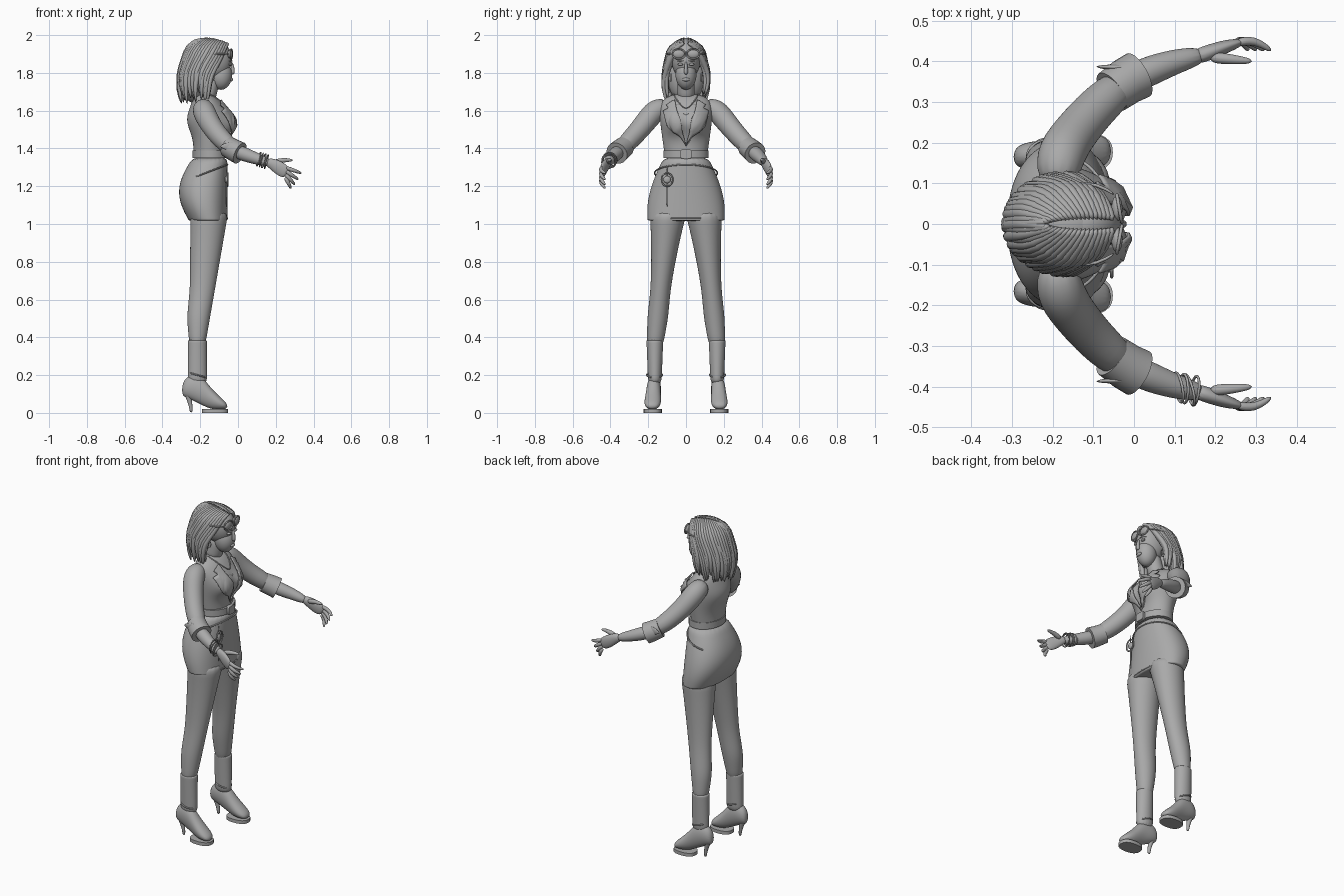
import bpy, bmesh, math, random
from mathutils import Vector

rnd = random.Random(4)
cube = bpy.data.objects.get("Cube")
if cube:
    bpy.data.objects.remove(cube)

GREY = (.4, .4, .4, 1)
material = bpy.data.materials.new("plain grey")
material.use_nodes = True
material.diffuse_color = GREY
material.node_tree.nodes["Principled BSDF"].inputs["Base Color"].default_value = GREY


def finish(name, bm, level=0):
    bmesh.ops.recalc_face_normals(bm, faces=bm.faces)
    for face in bm.faces:
        face.smooth = True
    if not level:
        for edge in bm.edges:
            edge.smooth = edge.calc_face_angle(0) < .7
    mesh = bpy.data.meshes.new(name)
    bm.to_mesh(mesh)
    bm.free()
    mesh.materials.append(material)
    obj = bpy.data.objects.new(name, mesh)
    bpy.context.scene.collection.objects.link(obj)
    if level:
        modifier = obj.modifiers.new("smooth", "SUBSURF")
        modifier.levels = modifier.render_levels = level
    return obj


def span(start, end, count):
    return [start + (end - start) * i / (count - 1) for i in range(count)]


def swell(value, centre, width):
    return math.exp(-((value - centre) / width) ** 2)


def loft(name, rings, level=2, sides=16, power=1, closed=False):
    """Skin a list of (centre, u axis, v axis) rings."""
    bm = bmesh.new()
    bend = lambda value: math.copysign(abs(value) ** power, value)
    angles = [math.tau * i / sides for i in range(sides)]
    loops = [[bm.verts.new(centre + u * bend(math.cos(a)) + v * bend(math.sin(a))) for a in angles]
             for centre, u, v in rings]
    following = loops[1:] + (loops[:1] if closed else [])
    for lower, upper in zip(loops, following):
        for i in range(sides):
            j = (i + 1) % sides
            bm.faces.new((lower[i], lower[j], upper[j], upper[i]))
    if not closed:
        bm.faces.new(loops[0])
        bm.faces.new(loops[-1])
    return finish(name, bm, level)


def level_ring(z, back, front, half_width, y=0):
    """Horizontal cross-section between a back and a front."""
    centre = Vector(((back + front) / 2, y, z))
    return centre, Vector(((front - back) / 2, 0, 0)), Vector((0, half_width, 0))


def upright_ring(x, bottom, top, half_width, y=0):
    """Upright cross-section between a bottom and a top."""
    centre = Vector((x, y, (bottom + top) / 2))
    return centre, Vector((0, 0, (top - bottom) / 2)), Vector((0, half_width, 0))


def tube(name, points, radii, level=2, sides=12, closed=False, side=1):
    """Tube along a path; a radius may be a (vertical, sideways) pair."""
    points = [Vector((x, y * side, z)) for x, y, z in points]
    count, axis, rings = len(points), Vector((0, 0, 1)), []
    for i, point in enumerate(points):
        if closed:
            tangent = (points[(i + 1) % count] - points[i - 1]).normalized()
        else:
            tangent = (points[min(i + 1, count - 1)] - points[max(i - 1, 0)]).normalized()
        across = axis - tangent * axis.dot(tangent)
        axis = (across if across.length > .1 else tangent.orthogonal()).normalized()
        radius = radii[i] if isinstance(radii, tuple) else radii
        tall, wide = radius if isinstance(radius, tuple) else (radius, radius)
        rings.append((point, axis * tall, tangent.cross(axis) * wide))
    return loft(name, rings, level, sides, closed=closed)


def cord(name, points, radius, side=1):
    return tube(name, points, radius, level=1, sides=6, side=side)


def loop(name, centre, u, v, radius=.005):
    angles = [math.tau * i / 24 for i in range(24)]
    points = [Vector(centre) + Vector(u) * math.cos(a) + Vector(v) * math.sin(a) for a in angles]
    return tube(name, points, radius, level=1, sides=6, closed=True)


def blob(name, centre, size):
    bm = bmesh.new()
    bmesh.ops.create_uvsphere(bm, u_segments=20, v_segments=12, radius=1)
    bmesh.ops.scale(bm, vec=Vector(size), verts=bm.verts)
    bmesh.ops.translate(bm, vec=Vector(centre), verts=bm.verts)
    return finish(name, bm, level=1)


# Jacket body rounding off into the shoulders, with the bust pushed forward
def jacket_ring(z):
    rise = (z - 1.34) / .36
    rounding = math.sqrt(1 - rise ** 8)
    middle = -.15 - .03 * rise ** 4
    depth = rounding * (.085 + .033 * swell(z, 1.55, .08))
    return level_ring(z, middle - depth, middle + depth, rounding * (.11 + .05 * rise))


jacket = loft("jacket_body", [jacket_ring(z) for z in span(1.34, 1.69, 14)], sides=32)
for vertex in jacket.data.vertices:
    x, y, z = vertex.co
    if x > -.15:
        vertex.co.x += .04 * swell(abs(y), .06, .045) * swell(z, 1.53, .05)


# Skirt curving over the hips, hem and belts
def skirt_ring(z):
    drop = (1.36 - z) / .34
    back = -.235 - .08 * math.sin(drop * 2.8)
    return level_ring(z, back, -.055, .115 + .093 * math.sin(drop * 1.8))


loft("skirt", [skirt_ring(z) for z in [1.016] + span(1.02, 1.36, 8)], sides=24, power=.9)
loop("skirt_hem", (-.155, 0, 1.03), (.1, 0, 0), (0, .2, 0))
loft("waist_belt", [level_ring(z, -.24, -.05, .12) for z in (1.35, 1.39)], level=0, sides=40)
loft("belt_buckle", [upright_ring(x, 1.345, 1.395, .03) for x in (-.06, -.04)], level=0, power=.4)
loop("hip_chain", (-.172, 0, 1.27), (.118, 0, .045), (0, .168, 0))
loop("charm_ring", (-.055, -.1, 1.235), (0, .03, 0), (0, 0, .035))
blob("charm_disc", (-.06, -.1, 1.235), (.01, .02, .02))
cord("charm_chain", [(-.06, -.1, z) for z in (1.08, 1.2, 1.31)], .004)

# Neck, head and face
tube("neck", [(-.17, 0, 1.66), (-.15, 0, 1.72), (-.13, 0, 1.8)], (.055, .045, .048))
blob("cranium", (-.13, 0, 1.87), (.1, .078, .11))
blob("jaw", (-.09, 0, 1.79), (.06, .057, .08))
tube("nose", [(-.035, 0, 1.86), (-.026, 0, 1.82), (-.03, 0, 1.79)], (.007, .01, .012))
blob("lips", (-.036, 0, 1.765), (.01, .02, .01))

# Hair volume and parting strands
blob("hair_crown", (-.16, 0, 1.885), (.11, .09, .1))
blob("hair_back", (-.235, 0, 1.79), (.075, .105, .15))


def hair_strand(side, turn, scale):
    """Strand from the parting, swept backwards as it falls."""
    front = math.radians(35 + 145 * turn)
    low = math.radians(80 + 100 * turn)
    sway = rnd.uniform(-.1, .1)
    crown = 1.945 + .045 * math.sin(math.pi * (.1 + .6 * turn))
    points = [(-.05 - .16 * turn, side * .006, crown)]
    for fall in span(0, 1, 5):
        angle = front + (low - front) * min(1, fall * 2) + sway * fall
        reach = scale * (.11 + .08 * math.sin(fall * 2.4) * fall ** .5 - .04 * fall)
        points.append((-.16 - .015 * fall + reach * math.cos(angle),
                       side * reach * .82 * math.sin(angle),
                       1.94 - (.28 + sway * .3) * fall))
    tube("hair_strand", points, (.009, .015, .018, .017, .014, .004), level=1, sides=7)


for side in (1, -1):
    for turn in span(0, 1, 18):
        hair_strand(side, turn, 1)
        hair_strand(side, turn, .9)


# Limbs and paired details
def leg_ring(z, side):
    calf = swell(z, .5, .1)
    return level_ring(z, -.255 - .017 * calf, -.235 + .175 * z,
                      .04 + .05 * z ** 3 + .01 * calf, side * (.2 - .1 * z))


def lapel_point(side, y, z):
    return (-.02 - y / 2, side * y, z)


for side, label in ((1, "left_"), (-1, "right_")):
    # Eyes, eyewear and earrings
    blob(label + "eye", (-.04, side * .03, 1.845), (.01, .015, .007))
    cord(label + "brow", [(-.03, .01, 1.86), (-.034, .03, 1.867), (-.05, .05, 1.86)], .004, side)
    blob(label + "lens", (-.042, side * .038, 1.9), (.014, .032, .024))
    loop(label + "lens_rim", (-.036, side * .038, 1.9), (-.006, side * .034, 0), (0, 0, .026))
    cord(label + "eyewear_arm", [(-.045, .07, 1.9), (-.09, .1, 1.9), (-.15, .1, 1.9)], .005, side)
    loop(label + "earring", (-.14, side * .08, 1.775), (.013, 0, 0), (0, 0, .02), .003)

    # Lapel laid over the jacket
    bm = bmesh.new()
    outline = ((0, 1.41), (.06, 1.5), (.125, 1.6), (.095, 1.615), (.115, 1.64), (.07, 1.69), (.035, 1.55))
    bm.faces.new([bm.verts.new(lapel_point(side, y, z)) for y, z in outline])
    bmesh.ops.triangulate(bm, faces=bm.faces)
    bmesh.ops.subdivide_edges(bm, edges=bm.edges, cuts=4, use_grid_fill=True)
    lapel = finish(label + "lapel", bm)
    wrap = lapel.modifiers.new("wrap", "SHRINKWRAP")
    wrap.target, wrap.offset, wrap.wrap_mode = jacket, .007, "ABOVE_SURFACE"
    lapel.modifiers.new("thickness", "SOLIDIFY").thickness = .007

    # Sleeve, rolled cuff and forearm
    elbow = (-.02, .35, 1.39)
    tube(label + "sleeve", [(-.19, .09, 1.63), (-.185, .165, 1.605), (-.15, .22, 1.53),
                            (-.09, .29, 1.45), elbow], (.045, .065, .058, .054, .048), side=side)
    tube(label + "cuff", [(-.055, .325, 1.41), elbow, (.01, .366, 1.375)],
         (.055, .058, .06), level=0, sides=24, side=side)
    tube(label + "cuff_flap", [(-.01, .385, 1.4), (-.05, .385, 1.415), (-.095, .387, 1.41)],
         ((.035, .01), (.025, .008), (.006, .003)), level=1, side=side)
    tube(label + "forearm", [elbow, (.03, .373, 1.37), (.1, .4, 1.345), (.175, .417, 1.32)],
         (.036, .04, .032, .022), side=side)

    # Hand with fanned, curled fingers
    tube(label + "palm", [(.15, .41, 1.33), (.18, .42, 1.32), (.22, .435, 1.295), (.265, .447, 1.265)],
         ((.02, .02), (.03, .02), (.04, .018), (.034, .01)), side=side)
    for i, finger in enumerate(("index", "middle", "ring", "little")):
        fan, length = .35 + .25 * i, .095 - .008 * i
        path = [(.25 + length * along * math.cos(fan), .445 + bend,
                 1.3 - .017 * i - length * along * math.sin(fan))
                for along, bend in ((0, 0), (.5, .01), (1, -.02))]
        tube(label + finger + "_finger", path, (.012, .011, .007), side=side)
    tube(label + "thumb", [(.185, .41, 1.325), (.24, .405, 1.34), (.292, .4, 1.337)],
         (.016, .013, .007), side=side)

    # Leg, boot shaft, foot, platform sole and slim heel
    loft(label + "leg", [leg_ring(z, side) for z in span(.34, 1.08, 10)])
    loft(label + "boot_shaft", [level_ring(z, -.267, -.163, .03 + .04 * z, side * .165)
                                for z in (.15, .2, .3, .382, .386)])
    foot = ((-.297, .09, .15, .018), (-.27, .08, .2, .036), (-.2, .045, .21, .038),
            (-.15, .02, .14, .042), (-.1, .015, .09, .047), (-.055, .02, .05, .03))
    loft(label + "boot_foot", [upright_ring(x, low, top, wide, side * (.18 + .06 * x + .003))
                               for x, low, top, wide in foot])
    loft(label + "boot_sole", [level_ring(z, -.19, -.052, .048, side * .176) for z in (0, .02)],
         level=0, sides=24, power=.8)
    tube(label + "boot_heel", [(-.268, .167, .13), (-.262, .167, .085), (-.25, .167, .04), (-.248, .167, 0)],
         (.027, .017, .009, .009), level=1, side=side)
    loop(label + "boot_strap", (-.214, side * .167, .2), (.043, 0, -.012), (0, .042, 0))

# Necklaces resting on the chest
for name, drop in (("short", 0), ("long", .035)):
    half = [(-.17, .065, 1.695), (-.105, .055, 1.665), (-.07 + drop / 3, .028, 1.63 - drop)]
    front = [(-.05 + drop / 2, 0, 1.605 - drop)]
    cord(name + "_necklace", half + front + [(x, -y, z) for x, y, z in reversed(half)], .004)

# Bracelets on the right wrist
for x in span(.11, .15, 4):
    tilt = rnd.uniform(-.008, .008)
    loop("bracelet", (x, -.38 - x / 5, 1.38 - x / 3), (tilt, .036, 0), (.01, tilt, .036), .004)
